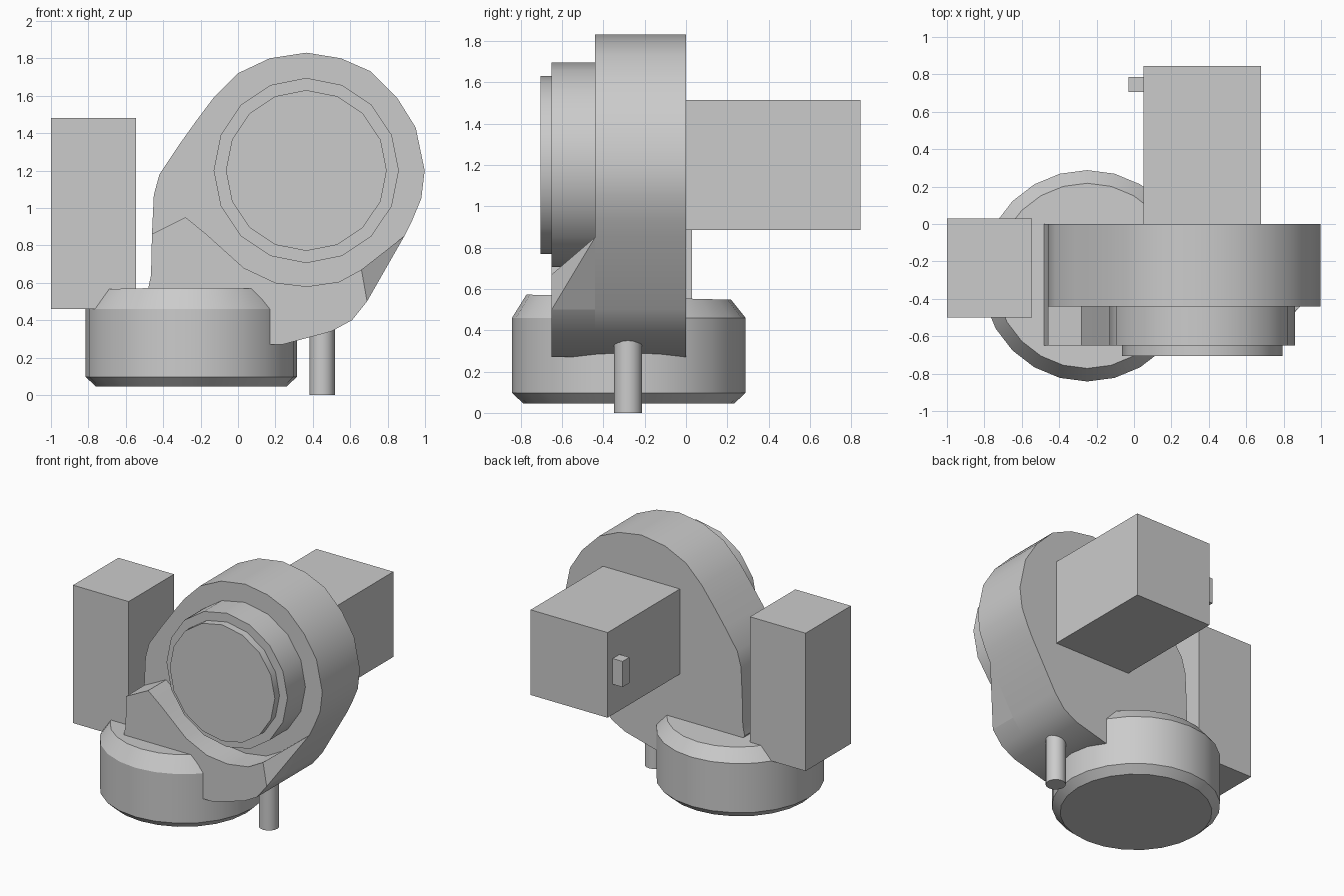
import bpy, bmesh
from math import radians, sin, cos, pi
from mathutils import Vector

if "Cube" in bpy.data.objects:
    bpy.data.objects.remove(bpy.data.objects["Cube"])

grey = bpy.data.materials.new("plain_grey")
grey.use_nodes = True
colour = (0.6, 0.6, 0.6, 1)
grey.diffuse_color = colour
grey.node_tree.nodes["Principled BSDF"].inputs["Base Color"].default_value = colour


def finish(name, bm, angle=None):
    bmesh.ops.recalc_face_normals(bm, faces=bm.faces)
    mesh = bpy.data.meshes.new(name)
    bm.to_mesh(mesh)
    bm.free()
    mesh.materials.append(grey)
    obj = bpy.data.objects.new(name, mesh)
    bpy.context.collection.objects.link(obj)
    if angle:
        bpy.ops.object.select_all(action='DESELECT')
        obj.select_set(True)
        bpy.context.view_layer.objects.active = obj
        bpy.ops.object.shade_smooth_by_angle(angle=radians(angle))
    return obj


def box(name, lo, hi):
    bm = bmesh.new()
    bmesh.ops.create_cube(bm, size=1)
    for v in bm.verts:
        v.co = Vector([a + (b - a) * (c + 0.5) for a, b, c in zip(lo, hi, v.co)])
    finish(name, bm)


def prism(name, outline, y0, y1, angle=30):
    """Extrude an (x, z) outline from y0 to y1."""
    bm = bmesh.new()
    face = bm.faces.new([bm.verts.new((x, y0, z)) for x, z in outline])
    new = bmesh.ops.extrude_face_region(bm, geom=[face])["geom"]
    for v in new:
        if isinstance(v, bmesh.types.BMVert):
            v.co.y = y1
    finish(name, bm, angle)


def lathe(name, centre, rings, sides, angle=30, tilt=0):
    """Stack (radius, z) rings on a vertical axis; tilt slopes the top ring."""
    bm = bmesh.new()
    loops = []
    for r, z in rings:
        slope = tilt if (r, z) == rings[-1] else 0
        loops.append([bm.verts.new((centre[0] + r * cos(2 * pi * i / sides),
                                    centre[1] + r * sin(2 * pi * i / sides),
                                    z + slope * r * sin(2 * pi * i / sides)))
                      for i in range(sides)])
    for a, b in zip(loops, loops[1:]):
        for i in range(sides):
            j = (i + 1) % sides
            bm.faces.new((a[i], a[j], b[j], b[i]))
    bm.faces.new(loops[0])
    bm.faces.new(loops[-1])
    finish(name, bm, angle)


def circle(r, sides):
    return [(0.365 + r * cos(2 * pi * i / sides), 1.2 + r * sin(2 * pi * i / sides))
            for i in range(sides)]


# Boxes: side cabinet, rear motor and its small switch
box("side_box", (-1, -0.5, 0.46), (-0.545, 0.03, 1.48))
box("rear_box", (0.05, 0, 0.885), (0.68, 0.845, 1.515))
box("rear_box_knob", (-0.03, 0.705, 1.11), (0.05, 0.785, 1.3))

# Round base with chamfered rims, and a support peg
lathe("base_drum", (-0.25, -0.277),
      [(0.51, 0.045), (0.565, 0.097), (0.565, 0.46), (0.495, 0.56)], 24, tilt=-0.025)
lathe("support_peg", (0.45, -0.28), [(0.068, 0), (0.068, 0.35)], 16)

# Spiral housing, sharing its lower edge with the front block
foot = [(0.69, 0.5), (0.61, 0.4), (0.5, 0.34), (0.37, 0.305), (0.24, 0.27),
        (-0.3, 0.27), (-0.48, 0.57), (-0.465, 0.64), (-0.46, 0.86)]
crown = [(-0.45, 1.07), (-0.42, 1.18), (-0.32, 1.33), (-0.22, 1.47), (-0.13, 1.59),
         (0, 1.72), (0.17, 1.8), (0.365, 1.83), (0.55, 1.8), (0.71, 1.73),
         (0.85, 1.59), (0.95, 1.43), (0.998, 1.2), (0.98, 1.05), (0.93, 0.93),
         (0.89, 0.85)]
prism("housing", foot + crown, -0.44, 0, 35)

# Front block with a curved cradle and a sloping end
cradle = [(-0.28, 0.95), (-0.17, 0.86), (0.03, 0.68), (0.2, 0.6), (0.37, 0.58),
          (0.54, 0.605), (0.66, 0.67)]
prism("front_block", foot + cradle, -0.65, -0.44)
bm = bmesh.new()
for p in [(0.66, -0.65, 0.67), (0.69, -0.65, 0.5), (0.66, -0.44, 0.67),
          (0.69, -0.44, 0.5), (0.89, -0.44, 0.85)]:
    bm.verts.new(p)
bmesh.ops.convex_hull(bm, input=bm.verts)
finish("front_block_slope", bm)

# Stepped round cover on the front
prism("cover_ring", circle(0.495, 16), -0.65, -0.44)
prism("cover_cap", circle(0.43, 16), -0.705, -0.65)
